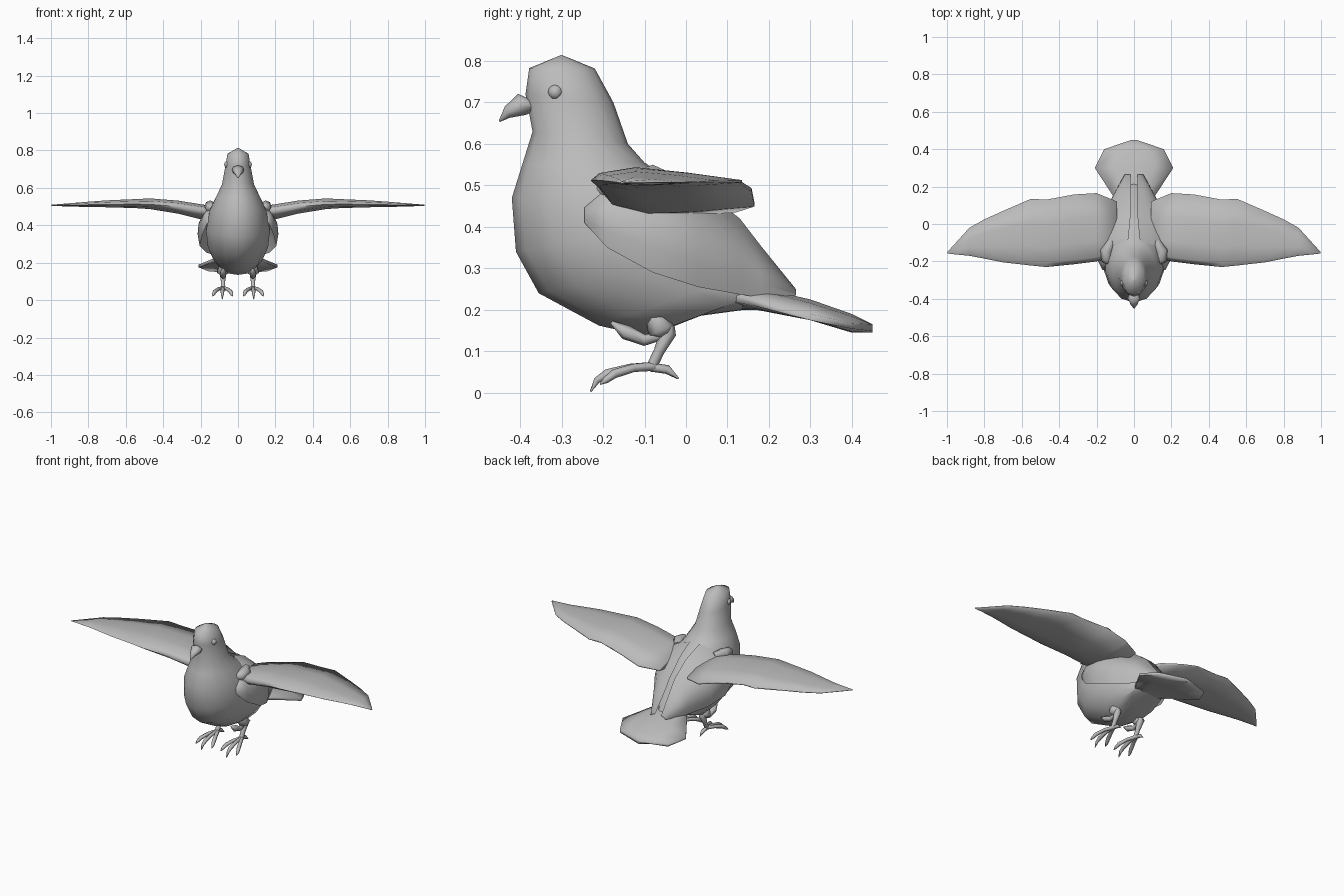
import bpy, bmesh, math
from mathutils import Vector

if "Cube" in bpy.data.objects:
    bpy.data.objects.remove(bpy.data.objects["Cube"])

grey = bpy.data.materials.new("feather grey")
grey.diffuse_color = (0.5, 0.5, 0.5, 1)
grey.use_nodes = True
grey.node_tree.nodes["Principled BSDF"].inputs["Base Color"].default_value = grey.diffuse_color


def finish(name, bm, angle=50):
    bmesh.ops.remove_doubles(bm, verts=bm.verts, dist=0.0005)
    bmesh.ops.recalc_face_normals(bm, faces=bm.faces)
    me = bpy.data.meshes.new(name)
    bm.to_mesh(me)
    bm.free()
    me.materials.append(grey)
    ob = bpy.data.objects.new(name, me)
    bpy.context.collection.objects.link(ob)
    bpy.ops.object.select_all(action='DESELECT')
    ob.select_set(True)
    bpy.context.view_layer.objects.active = ob
    bpy.ops.object.shade_smooth_by_angle(angle=math.radians(angle))
    return ob


def loft(name, rings, mirror=False, angle=75):
    """Skin closed rings of points and cap both ends; optionally copy to the other side."""
    bm = bmesh.new()
    for s in ((1, -1) if mirror else (1,)):
        vr = [[bm.verts.new((p[0] * s, p[1], p[2])) for p in r] for r in rings]
        n = len(vr[0])
        for a, b in zip(vr, vr[1:]):
            for i in range(n):
                j = (i + 1) % n
                bm.faces.new((a[i], a[j], b[j], b[i]))
        bm.faces.new(vr[0])
        bm.faces.new(vr[-1])
    return finish(name, bm, angle)


def ellipse_ring(front, back, w, n=14):
    """Ring through a front and a back (y, z) point with half width w."""
    out = []
    for i in range(n):
        t = 2 * math.pi * i / n
        k = (1 - math.cos(t)) / 2
        out.append((w * math.sin(t), front[0] + (back[0] - front[0]) * k,
                    front[1] + (back[1] - front[1]) * k))
    return out


def tube(path, n=6):
    """Rings around a path of (x, y, z, radius)."""
    pts = [Vector(p[:3]) for p in path]
    rings = []
    for i, p in enumerate(pts):
        d = (pts[min(i + 1, len(pts) - 1)] - pts[max(i - 1, 0)]).normalized()
        u = d.cross(Vector((1, 0, 0.01))).normalized()
        v = d.cross(u)
        rings.append([p + path[i][3] * (u * math.cos(a) + v * math.sin(a))
                      for a in (2 * math.pi * k / n for k in range(n))])
    return rings


# Head, neck and body: front point, back point, half width
body = [((-.302, .814), (-.298, .814), .002), ((-.378, .783), (-.22, .782), .058),
        ((-.387, .72), (-.175, .70), .07), ((-.37, .63), (-.14, .60), .088),
        ((-.395, .55), (-.10, .555), .12), ((-.42, .47), (0, .49), .155),
        ((-.41, .34), (.08, .42), .175), ((-.355, .24), (.13, .35), .165),
        ((-.21, .162), (.18, .30), .135), ((-.09, .135), (.2, .27), .11),
        ((.03, .185), (.21, .25), .09), ((.14, .2), (.22, .235), .06)]
loft("body", [ellipse_ring(*r) for r in body], angle=100)

# Beak
loft("beak", [ellipse_ring((-.36, .68), (-.36, .70), .02, 8),
              ellipse_ring((-.387, .67), (-.405, .721), .034, 8),
              ellipse_ring((-.425, .663), (-.437, .69), .018, 8),
              ellipse_ring((-.449, .653), (-.451, .657), .003, 8)])

# Eyes
bm = bmesh.new()
for s in (1, -1):
    ret = bmesh.ops.create_uvsphere(bm, u_segments=10, v_segments=6, radius=.018)
    bmesh.ops.translate(bm, verts=ret['verts'], vec=(s * .057, -.315, .725))
finish("eyes", bm, 60)

# Tail fan, arched across: y, half width, centre z, edge droop, thickness
tail = []
for y, w, z, droop, th in ((.10, .08, .26, .02, .06), (.17, .125, .255, .03, .055),
                           (.30, .21, .225, .035, .05), (.40, .16, .19, .022, .045),
                           (.45, .012, .165, 0, .02)):
    us = [-1, -.5, 0, .5, 1]
    top = [(u * w, y, z - droop * u * u) for u in us]
    low = [(u * w, y, z - droop * u * u - th * (1 - .7 * u * u)) for u in reversed(us)]
    tail.append(top + low)
loft("tail", tail)

# Folded wing shells: y, then (x, z) of top edge, outer bulge and lower edge
folded = [(-.245, (.15, .45), (.17, .44), (.165, .41)), (-.19, (.11, .51), (.21, .48), (.19, .35)),
          (-.08, (.03, .55), (.25, .49), (.205, .29)), (.03, (.02, .50), (.23, .43), (.17, .255)),
          (.13, (.015, .42), (.15, .38), (.115, .237)), (.18, (.015, .355), (.115, .33), (.09, .23)),
          (.265, (.02, .25), (.045, .25), (.05, .235))]
rings = []
for y, a, b, c in folded:
    def curve(t, k):
        return [((1 - t) ** 2 * a[i] + 2 * t * (1 - t) * b[i] * (k if i == 0 else 1) + t * t * c[i])
                for i in (0, 1)]
    outer = [curve(i / 6, 1.05) for i in range(7)]
    inner = [curve(i / 6, .75) for i in (5, 3, 1)]
    rings.append([(x, y, z) for x, z in outer + inner])
loft("folded_wings", rings, True)

# Spread wings: x, leading (y, z), trailing (y, z), rise above and drop below the chord
spread = [(.09, (-.17, .47), (.12, .44), .035, .035), (.2, (-.20, .48), (.165, .455), .04, .04),
          (.32, (-.215, .50), (.158, .49), .035, .035), (.47, (-.23, .512), (.13, .508), .033, .024),
          (.55, (-.222, .513), (.135, .51), .028, .02), (.70, (-.205, .512), (.07, .51), .022, .015),
          (.80, (-.185, .51), (.025, .508), .017, .011), (.88, (-.17, .508), (-.02, .507), .012, .008),
          (.998, (-.158, .507), (-.150, .507), .003, .003)]
rings = []
for x, l, t, up, down in spread:
    def at(k, h):
        return (x, l[0] + (t[0] - l[0]) * k, l[1] + (t[1] - l[1]) * k + h)
    rings.append([at(0, 0), at(.06, .55 * up), at(.3, up), at(.65, .65 * up), at(1, .1 * up),
                  at(1, -.15 * down), at(.6, -.7 * down), at(.3, -down), at(.06, -.6 * down)])
loft("spread_wings", rings, True, 100)

# Shoulder joints where the spread wings meet the back
loft("shoulders", tube([(.12, -.215, .49, .012), (.148, -.19, .495, .028),
                        (.148, -.145, .50, .033), (.12, -.09, .50, .02)], 8), True)

# Legs and toes
X = .08
loft("thighs", tube([(X, -.088, .218, .004), (X, -.074, .185, .024),
                     (X, -.058, .152, .036), (X, -.05, .135, .012)]), True)
loft("legs", tube([(X, -.043, .16, .016), (X, -.043, .145, .02),
                   (X, -.065, .10, .013), (X, -.083, .062, .013)]), True)
loft("thigh_feathers", tube([(X, -.18, .17, .004), (X, -.145, .146, .018),
                             (X, -.10, .127, .014), (X, -.05, .14, .01)]), True)
for name, dx, reach in (("inner_toes", -.05, .85), ("middle_toes", .004, 1), ("outer_toes", .055, .85)):
    loft(name, tube([(X, -.075, .064, .011), (X + dx * .45, -.075 - .06 * reach, .06, .01),
                     (X + dx * .8, -.075 - .115 * reach, .046, .011),
                     (X + dx * .95, -.075 - .14 * reach, .03, .008),
                     (X + dx, -.075 - .155 * reach, .003 + .06 * (1 - reach) * 2, .002)]), True)
loft("back_toes", tube([(X, -.085, .062, .011), (X, -.045, .056, .011), (X, -.018, .034, .002)]), True)
